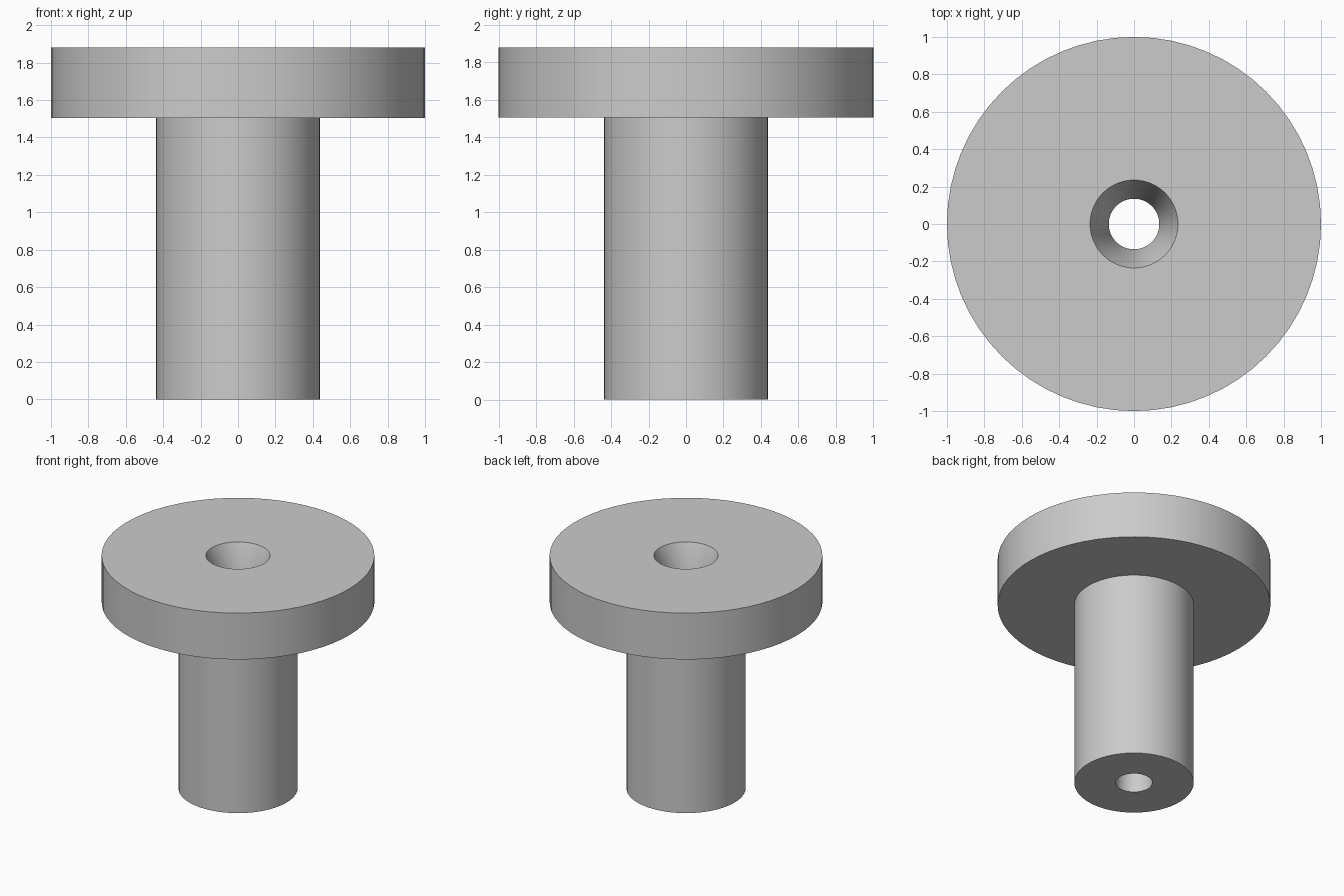
import bpy
import bmesh
import math

cube = bpy.data.objects.get("Cube")
if cube:
    bpy.data.objects.remove(cube, do_unlink=True)

SIDES = 64

# Single grey finish
grey = bpy.data.materials.new("light_grey")
grey.use_nodes = True
colour = (0.6, 0.6, 0.6, 1)
grey.diffuse_color = colour
grey.node_tree.nodes["Principled BSDF"].inputs["Base Color"].default_value = colour


def lathe(name, profile):
    """Revolve a closed (radius, height) profile around the z axis."""
    bm = bmesh.new()
    rings = []
    for r, z in profile:
        angles = [math.tau * i / SIDES for i in range(SIDES)]
        rings.append([bm.verts.new((r * math.cos(a), r * math.sin(a), z)) for a in angles])
    for lower, upper in zip(rings, rings[1:] + rings[:1]):
        for i in range(SIDES):
            j = (i + 1) % SIDES
            bm.faces.new((lower[i], lower[j], upper[j], upper[i]))
    bmesh.ops.recalc_face_normals(bm, faces=bm.faces)
    mesh = bpy.data.meshes.new(name)
    bm.to_mesh(mesh)
    bm.free()
    mesh.materials.append(grey)
    obj = bpy.data.objects.new(name, mesh)
    bpy.context.collection.objects.link(obj)
    bpy.ops.object.select_all(action='DESELECT')
    obj.select_set(True)
    bpy.context.view_layer.objects.active = obj
    bpy.ops.object.shade_smooth_by_angle(angle=math.radians(25))
    return obj


# Shaft, flange and countersunk through hole as one turned part
top, flange_base = 1.88, 1.505
hole, sink, shaft, flange = 0.135, 0.235, 0.4375, 1.0
lathe("flanged_bushing", [
    (hole, 0), (shaft, 0),
    (shaft, flange_base), (flange, flange_base),
    (flange, top), (sink, top),
    (hole, top - 0.25),
])
